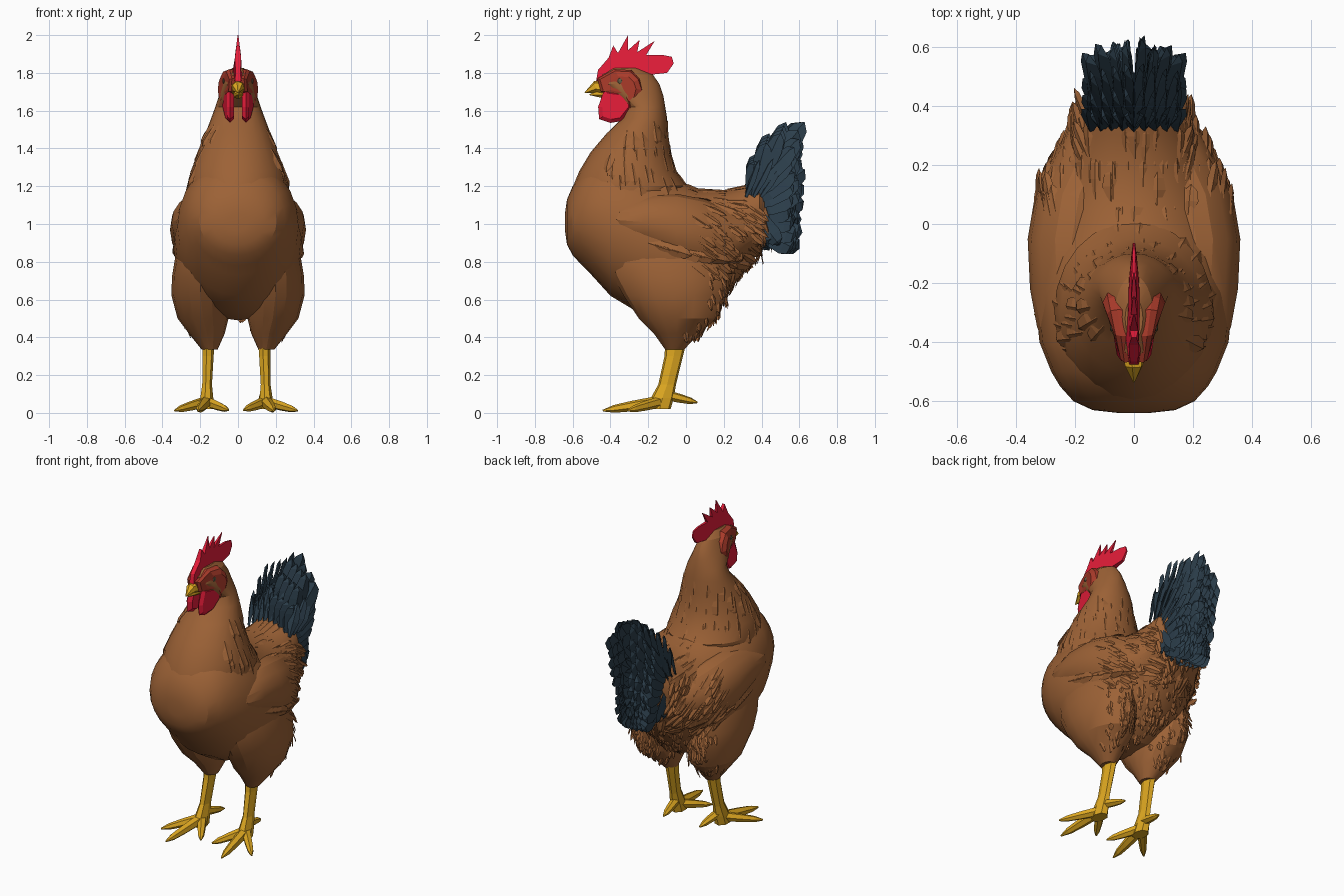
import bpy, bmesh, math, random
from mathutils import Vector, Matrix
from mathutils.bvhtree import BVHTree

random.seed(4)
cube = bpy.data.objects.get("Cube")
if cube:
    bpy.data.objects.remove(cube, do_unlink=True)


def material(name, r, g, b):
    m = bpy.data.materials.new(name)
    m.use_nodes = True
    m.diffuse_color = (r, g, b, 1)
    m.node_tree.nodes["Principled BSDF"].inputs["Base Color"].default_value = (r, g, b, 1)
    return m


BROWN = material("brown plumage", .335, .122, .037)
RED = material("bright red", .80, .012, .042)
FACE = material("dull red skin", .40, .043, .023)
GOLD = material("golden yellow", .73, .39, .015)
SLATE = material("dark slate", .026, .050, .073)
EYE = material("olive eye", .13, .11, .06)


def finish(name, bm, mat, smooth=True, solid=True):
    if solid:
        bmesh.ops.recalc_face_normals(bm, faces=bm.faces)
    me = bpy.data.meshes.new(name)
    bm.to_mesh(me)
    bm.free()
    me.materials.append(mat)
    ob = bpy.data.objects.new(name, me)
    bpy.context.collection.objects.link(ob)
    if smooth:
        bpy.ops.object.select_all(action='DESELECT')
        ob.select_set(True)
        bpy.context.view_layer.objects.active = ob
        bpy.ops.object.shade_smooth_by_angle(angle=math.radians(22))
    return ob


def loft(bm, rings):
    """Skin a list of point rings and cap both ends."""
    vs = [[bm.verts.new(p) for p in r] for r in rings]
    n = len(vs[0])
    for a, b in zip(vs, vs[1:]):
        for i in range(n):
            j = (i + 1) % n
            bm.faces.new((a[i], a[j], b[j], b[i]))
    bm.faces.new(vs[0])
    bm.faces.new(vs[-1])


def oval(c, a, b, n=20):
    c, a, b = Vector(c), Vector(a), Vector(b)
    return [c + a * math.cos(t) + b * math.sin(t)
            for t in (2 * math.pi * i / n for i in range(n))]


def tube(bm, pts, radii, n=6):
    """Tapered limb along a mostly level path."""
    rings = []
    for i, p in enumerate(pts):
        d = (Vector(pts[min(i + 1, len(pts) - 1)]) - Vector(pts[max(i - 1, 0)])).normalized()
        u = d.cross(Vector((.31, .2, .93))).normalized()
        rings.append(oval(p, u * radii[i], d.cross(u) * radii[i], n))
    loft(bm, rings)


def plate(bm, outline, layers, taper):
    """Stack a side outline at (x, scale) layers about its middle."""
    mid = sum((Vector(p) for p in outline), Vector((0, 0))) / len(outline)
    loft(bm, [[(x * taper(p[0]), *(mid + (Vector(p) - mid) * k)) for p in outline] for x, k in layers])


LEAF = ((0, .25), (.45, 1), (.8, .75))
QUILL = ((0, .35), (.35, .9), (.75, 1), (.92, .7))


def feather(bm, root, along, normal, length, width, shape=LEAF):
    """Ridged leaf blade."""
    along = along.normalized()
    side = along.cross(normal).normalized()
    up = side.cross(along)
    rows = []
    for t, w in shape:
        c = root + along * length * t
        rows.append([bm.verts.new(c + side * width * w), bm.verts.new(c + up * width * .3),
                     bm.verts.new(c - side * width * w)])
    tip = bm.verts.new(root + along * length)
    for a, b in zip(rows, rows[1:]):
        bm.faces.new((a[0], a[1], b[1], b[0]))
        bm.faces.new((a[1], a[2], b[2], b[1]))
    bm.faces.new((rows[-1][0], rows[-1][1], tip))
    bm.faces.new((rows[-1][1], rows[-1][2], tip))


# Torso: y, bottom, top, half width
bm = bmesh.new()
TORSO = [(-.64, .96, 1.06, .05), (-.63, .89, 1.13, .14), (-.6, .835, 1.2, .205), (-.55, .78, 1.27, .25),
         (-.5, .73, 1.32, .28), (-.4, .62, 1.36, .32), (-.25, .53, 1.34, .335), (-.1, .49, 1.26, .34),
         (.05, .50, 1.19, .32), (.2, .60, 1.18, .26), (.3, .74, 1.20, .205), (.39, .88, 1.23, .165),
         (.43, .97, 1.2, .11)]
loft(bm, [oval((0, y, (b + t) / 2), (w, 0, 0), (0, 0, (t - b) / 2), 24) for y, b, t, w in TORSO])
torso = finish("torso", bm, BROWN)

# Neck and head: z, front, back, half width
bm = bmesh.new()
NECK = [(.95, -.62, -.05, .25), (1.12, -.622, .0, .265), (1.2, -.598, .01, .27), (1.28, -.565, -.05, .25),
        (1.38, -.505, -.08, .21), (1.48, -.42, -.095, .172), (1.56, -.34, -.10, .142), (1.62, -.32, -.11, .12),
        (1.68, -.39, -.12, .1), (1.74, -.45, -.14, .083), (1.79, -.45, -.175, .065), (1.825, -.39, -.25, .03)]
loft(bm, [oval((0, (f + b) / 2, z), (w, 0, 0), (0, (b - f) / 2, 0), 24) for z, f, b, w in NECK])
neck = finish("neck_and_head", bm, BROWN)
solids = [torso, neck]

# Wings, thighs, legs, feet and face parts on both sides
WING = [(-.41, 1.03, .03, .30), (-.35, 1.02, .11, .328), (-.22, 1.01, .15, .352), (-.05, .97, .19, .36),
        (.1, .94, .19, .335), (.2, .92, .17, .29), (.3, .94, .14, .235), (.39, .97, .08, .18)]
THIGH = [(.335, .15, .042, -.06, .05), (.42, .165, .095, -.05, .12), (.50, .185, .135, -.045, .205),
         (.62, .198, .154, -.06, .27), (.72, .198, .152, -.085, .30), (.82, .19, .143, -.115, .305),
         (.95, .17, .12, -.13, .28)]
CHEEK = [(-.47, 1.77), (-.38, 1.82), (-.29, 1.815), (-.245, 1.77), (-.225, 1.71), (-.24, 1.65),
         (-.29, 1.60), (-.33, 1.67), (-.45, 1.70)]
WATTLE = [(-.43, 1.72), (-.465, 1.62), (-.46, 1.555), (-.40, 1.535), (-.34, 1.545), (-.28, 1.62), (-.28, 1.70)]
TOES = [((.19, -.44, .012), .028), ((.03, -.31, .015), .025), ((.315, -.31, .012), .025), ((.12, .06, .055), .024)]
for s, side in ((1, "left"), (-1, "right")):
    bm = bmesh.new()
    loft(bm, [oval((s * (w - .15), y, z), (s * .15, 0, 0), (0, 0, h), 16) for y, z, h, w in WING])
    solids.append(finish(side + "_wing", bm, BROWN))

    bm = bmesh.new()
    loft(bm, [oval((s * x, y, z), (rx, 0, 0), (0, ry, 0), 16) for z, x, rx, y, ry in THIGH])
    solids.append(finish(side + "_thigh", bm, BROWN))

    # The right foot stands slightly wider than the left
    out = 0 if s > 0 else .02
    bm = bmesh.new()
    loft(bm, [oval((s * (x + out), y, z), (rx, 0, 0), (0, ry, 0), 7) for z, x, rx, y, ry in
              ((.4, .138, .036, -.05, .06), (.3, .14, .031, -.065, .05), (.15, .145, .027, -.1, .048),
               (.08, .147, .036, -.125, .062), (.02, .147, .042, -.14, .06))])
    finish(side + "_shank", bm, GOLD, False)

    bm = bmesh.new()
    for tip, r in TOES:
        ankle = Vector((s * (.147 + out), -.13, .06 if tip[1] < 0 else .1))
        tip = Vector((s * (tip[0] + out), tip[1], tip[2]))
        tube(bm, [ankle, ankle.lerp(tip, .5), ankle.lerp(tip, .8), tip], [r * 1.2, r, r * .75, .005])
    for v in bm.verts:
        v.co.z = max(v.co.z, 0)
    finish(side + "_toes", bm, GOLD, False)

    bm = bmesh.new()
    plate(bm, CHEEK, [(0, .95), (s * .06, 1), (s * .085, .9), (s * .099, .6)],
          lambda y: (y + .72) / .46)
    solids.append(finish(side + "_cheek", bm, FACE, False))

    bm = bmesh.new()
    plate(bm, WATTLE, [(s * .02, .7), (s * .042, 1), (s * .058, .75)], lambda y: 1 + max(0, y + .38) * 4)
    finish(side + "_wattle", bm, RED, False)

# Comb, thinning towards the spikes and the back
COMB = [(-.476, 1.755), (-.466, 1.815), (-.41, 1.88), (-.385, 1.945), (-.36, 1.905), (-.307, 2.0),
        (-.307, 1.92), (-.245, 1.975), (-.258, 1.91), (-.165, 1.97), (-.21, 1.895), (-.125, 1.895), (-.075, 1.885),
        (-.065, 1.85), (-.10, 1.80), (-.19, 1.79), (-.25, 1.81), (-.38, 1.78)]
bm = bmesh.new()
loft(bm, [[(s * max(.002, (2 - z) * .15 * min(1, -y / .35, (y + .53) / .13)), y, z) for y, z in COMB]
          for s in (-1, 1)])
finish("comb", bm, RED, False)

# Beak in two halves
for name, path, radii in (("upper_beak", [(0, -.42, 1.72), (0, -.48, 1.725), (0, -.535, 1.695)], [.044, .032, .003]),
                          ("lower_beak", [(0, -.41, 1.69), (0, -.46, 1.69), (0, -.51, 1.685)], [.03, .02, .003])):
    bm = bmesh.new()
    tube(bm, path, radii)
    finish(name, bm, GOLD, False)

# Joined surface used for laying things on
trees = bmesh.new()
for ob in solids:
    trees.from_mesh(ob.data)
surface = BVHTree.FromBMesh(trees)
trees.free()
rnd = random.uniform


def lay(bm, origin, ray, flow, length, width, lift):
    """Lay one feather on the surface, following the flow."""
    ray, flow = Vector(ray), Vector(flow)
    hit, normal, _, _ = surface.ray_cast(Vector(origin), ray)
    if hit is None:
        return
    if normal.dot(ray) > 0:
        normal = -normal
    along = (flow - normal * flow.dot(normal)).normalized() + normal * lift
    feather(bm, hit - normal * .006, along, normal, length * rnd(.8, 1.2), width)


# Hackle cape around the back and sides of the neck
bm = bmesh.new()
for z in (1.52, 1.43, 1.35, 1.28):
    for i in range(22):
        a = 2 * math.pi * (i + rnd(-.3, .3)) / 22
        if math.sin(a) > -.6:
            d = Vector((math.cos(a), math.sin(a), 0))
            lay(bm, Vector((0, -.27, z + rnd(-.04, .04))) + d * 2, -d, (0, .1, -1), .12, .034, -.02)
finish("hackle_feathers", bm, BROWN, False, False)

# Wing and flank feathers
bm = bmesh.new()
for s in (-1, 1):
    for i in range(75):
        lay(bm, (s * 2, rnd(.02, .35), rnd(.78, 1.12)), (-s, 0, 0), (0, .75, -.55), .12, .022, .03)
    for i in range(12):
        lay(bm, (s * 2, -.2 + i * .04, .90 - i * .009), (-s, 0, 0), (0, .9, -.3), .15, .035, .01)
finish("wing_feathers", bm, BROWN, False, False)

# Fluff on the rear of the thighs and below the tail
bm = bmesh.new()
for i in range(220):
    x = rnd(-.31, .31)
    lay(bm, (x, 2, rnd(.42, .86)), (0, -1, 0), (x * .4, .2, -1), .065, .014, .3)
for i in range(60):
    lay(bm, (rnd(-.17, .17), 2, rnd(.84, 1.1)), (0, -1, 0), (0, .3, -1), .13, .02, .2)
finish("rear_fluff", bm, BROWN, False, False)

# Saddle feathers over the back
bm = bmesh.new()
for i in range(30):
    x = rnd(-.2, .2)
    lay(bm, (x, rnd(0, .26), 3), (0, 0, -1), (x * .3, 1, 0), .13, .03, .02)
finish("saddle_feathers", bm, BROWN, False, False)

# Tail fan: upright blades, splayed at the top and narrow below
bm = bmesh.new()
for s in (-1, 1):
    for k in range(4):
        x = .012 + .034 * k
        for i in range(9):
            u = i / 8
            root = Vector((s * x * (1 - .3 * u), .355 + .03 * u, 1.17 - .2 * u))
            tip = Vector((s * (x * 1.25 + .01) * (1 - .4 * u), .615 - .012 * k + rnd(-.025, .015),
                          1.54 - .045 * k - (.67 - .045 * k) * u))
            normal = Vector((s, -.15 * k + rnd(-.3, .1), .15 * k + rnd(-.2, .2)))
            feather(bm, root, tip - root, normal, (tip - root).length, .06, QUILL)
        # Leading blades above and drooping blades below
        for base, tip_y, tip_z in ((1.14, .53, 1.54), (1.14, .44, 1.48), (1.12, .37, 1.37),
                                   (1.08, .44, .86), (1.08, .52, .86)):
            root = Vector((s * (.015 + .035 * k), .35, base))
            tip = Vector((s * (.018 + .04 * k), tip_y, tip_z))
            tip = root.lerp(tip, 1 - .05 * k)
            feather(bm, root, tip - root, Vector((s, -.4, .2)), (tip - root).length, .05, QUILL)
finish("tail_feathers", bm, SLATE, False, False)

# Short dark feathers closing the front of the fan
bm = bmesh.new()
for row in range(3):
    for i in range(-4, 5):
        x = i * .036
        feather(bm, Vector((x, .32 + .04 * row, 1.2 - abs(x) * .4)), Vector((x * .5, .35 + .15 * row, 1)),
                Vector((x * 5, -1, .5)), .2 + rnd(-.03, .05), .034)
finish("tail_coverts", bm, SLATE, False, False)

# Eyes
for s, side in ((1, "left"), (-1, "right")):
    hit = surface.ray_cast(Vector((s, -.35, 1.757)), Vector((-s, 0, 0)))[0]
    bm = bmesh.new()
    bmesh.ops.create_uvsphere(bm, u_segments=8, v_segments=6, radius=.015,
                              matrix=Matrix.Translation(hit) @ Matrix.Diagonal((.4, 1, 1, 1)))
    finish(side + "_eye", bm, EYE)
